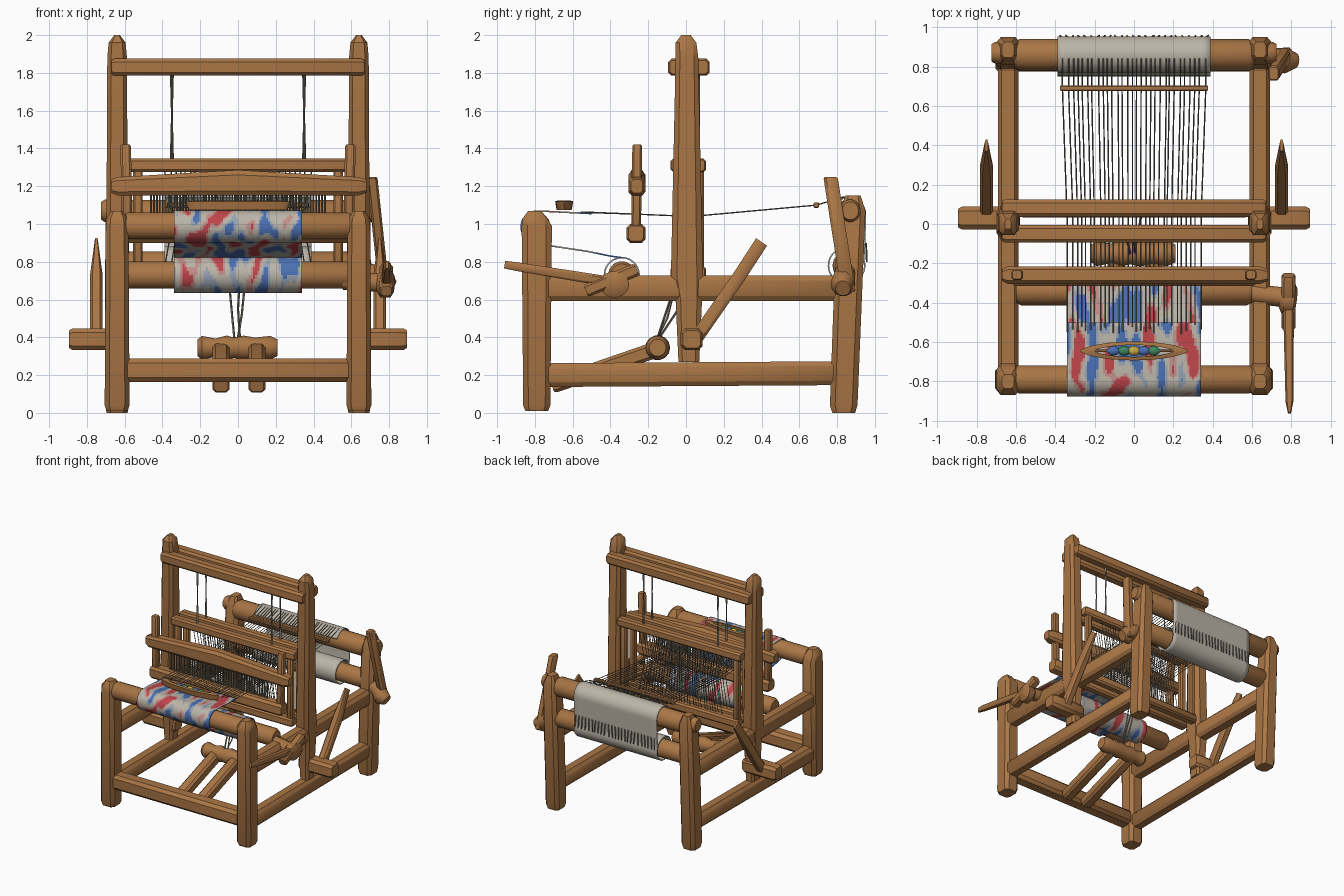
import bpy, bmesh, math, random
from mathutils import Vector, noise

if "Cube" in bpy.data.objects:
    bpy.data.objects.remove(bpy.data.objects["Cube"])

random.seed(4)


def material(name, rgb):
    m = bpy.data.materials.new(name)
    m.diffuse_color = (*rgb, 1)
    m.use_nodes = True
    m.node_tree.nodes["Principled BSDF"].inputs["Base Color"].default_value = m.diffuse_color
    return m


WOOD = material("wood", (0.40, 0.18, 0.06))
DARK = material("dark_wood", (0.30, 0.13, 0.045))
THREAD = material("thread", (0.22, 0.20, 0.16))
LINEN = material("linen", (0.50, 0.46, 0.39))
RED = material("red", (0.52, 0.06, 0.07))
PINK = material("pink", (0.55, 0.27, 0.25))
BLUE = material("blue", (0.07, 0.16, 0.45))
PALE = material("pale_blue", (0.30, 0.36, 0.46))
GREEN = material("green", (0.05, 0.25, 0.12))
YELLOW = material("yellow", (0.6, 0.42, 0.06))

K = 0.62
HEWN = [(1, -K), (1, K), (K, 1), (-K, 1), (-1, K), (-1, -K), (-K, -1), (K, -1)]


def circle(n):
    return [(math.cos(2 * math.pi * i / n), math.sin(2 * math.pi * i / n)) for i in range(n)]


ROUND = circle(14)


def loft(secs, shape=HEWN):
    """Rings of a cross-section along sections (point, half width, half height)."""
    d = (Vector(secs[-1][0]) - Vector(secs[0][0])).normalized()
    if abs(d.z) > 0.98:
        u, v = Vector((1, 0, 0)), Vector((0, 1, 0))
    else:
        u = d.cross(Vector((0, 0, 1))).normalized()
        v = u.cross(d)
    return [[Vector(p) + u * a * hu + v * b * hv for a, b in shape] for p, hu, hv in secs]


def make(name, mat, *parts, closed=False):
    bm = bmesh.new()
    for rings in parts:
        vs = [[bm.verts.new(p) for p in r] for r in rings]
        n = len(vs[0])
        for j in range(len(vs) if closed else len(vs) - 1):
            a, b = vs[j], vs[(j + 1) % len(vs)]
            for i in range(n):
                bm.faces.new((a[i], a[(i + 1) % n], b[(i + 1) % n], b[i]))
        if not closed:
            bm.faces.new(vs[0])
            bm.faces.new(vs[-1])
    bmesh.ops.recalc_face_normals(bm, faces=bm.faces)
    me = bpy.data.meshes.new(name)
    bm.to_mesh(me)
    bm.free()
    me.materials.append(mat)
    ob = bpy.data.objects.new(name, me)
    bpy.context.collection.objects.link(ob)
    return ob


def bar(a, b, hu, hv, shape=HEWN, end=0.8):
    """Straight bar with softened ends."""
    a, b = Vector(a), Vector(b)
    e = (b - a).normalized() * min(hu, hv) * 0.35
    return loft([(a, hu * end, hv * end), (a + e, hu, hv), (b - e, hu, hv), (b, hu * end, hv * end)], shape)


def cross(y, z, half, r, shape=HEWN):
    return bar((-half, y, z), (half, y, z), r, r, shape)


def strand(pts, r=0.0035):
    return loft([(p, r, r) for p in pts], circle(4))


def arc(c, r, a0, a1, n=28):
    return [(c[0] + r * math.cos(math.radians(a0 + (a1 - a0) * i / n)),
             c[1] + r * math.sin(math.radians(a0 + (a1 - a0) * i / n))) for i in range(n + 1)]


def ribbon(name, path, half, mats, pick, cols=60, step=0.02):
    """Sheet swept across x along a y-z path, coloured face by face."""
    pts = [path[0]]
    for p, q in zip(path, path[1:]):
        k = max(1, round(math.dist(p, q) / step))
        pts += [(p[0] + (q[0] - p[0]) * i / k, p[1] + (q[1] - p[1]) * i / k) for i in range(1, k + 1)]
    bm = bmesh.new()
    g = [[bm.verts.new((-half + 2 * half * i / cols, y, z)) for i in range(cols + 1)] for y, z in pts]
    for j in range(len(g) - 1):
        for i in range(cols):
            f = bm.faces.new((g[j][i], g[j][i + 1], g[j + 1][i + 1], g[j + 1][i]))
            f.material_index = pick(-half + 2 * half * i / cols, j * step)
    me = bpy.data.meshes.new(name)
    bm.to_mesh(me)
    bm.free()
    for m in mats:
        me.materials.append(m)
    ob = bpy.data.objects.new(name, me)
    bpy.context.collection.objects.link(ob)
    sol = ob.modifiers.new("thickness", 'SOLIDIFY')
    sol.thickness = 0.008
    sol.offset = 0


def streak(x, s):
    n = noise.noise(Vector((x * 15, s * 4.5, 1.7)))
    return 1 if n > 0.30 else 2 if n > 0.17 else 3 if n < -0.30 else 4 if n < -0.17 else 0


# Side frames
for side, s in (("left", -1), ("right", 1)):
    x = 0.64 * s
    make(side + "_front_post", WOOD, loft([((x, -0.79, 0.01), .055, .06), ((x, -0.79, 0.04), .066, .072),
         ((x, -0.79, 0.99), .06, .08), ((x, -0.80, 1.03), .055, .065), ((x, -0.80, 1.07), .03, .035)]))
    make(side + "_back_post", WOOD, loft([((x, 0.835, 0.0), .055, .06), ((x, 0.835, 0.04), .064, .073),
         ((x, 0.86, 0.7), .064, .075), ((x, 0.88, 1.07), .06, .07), ((x, 0.885, 1.15), .03, .04)]))
    make(side + "_tall_post", WOOD, loft([((x, 0.015, 0.27), .04, .055), ((x, 0.015, 0.6), .055, .07),
         ((x, 0.005, 0.72), .058, .085), ((x, 0.005, 1.88), .052, .06), ((x, 0, 1.96), .045, .055),
         ((x, 0, 2.0), .015, .025)]))
    make(side + "_lower_rail", WOOD, bar((x, -0.76, 0.2), (x, 0.8, 0.21), .05, .063))
    make(side + "_upper_rail", WOOD, bar((x, -0.76, 0.66), (x, 0.8, 0.66), .052, .068))
    # Side levers and their pegs
    make(side + "_lever_peg", WOOD, bar((0.58 * s, 0.03, 0.39), (0.895 * s, 0.03, 0.39), .058, .058))
    make(side + "_lever", WOOD, loft([((0.75 * s, 0.03, 0.36), .033, .035), ((0.75 * s, 0.28, 0.72), .033, .035),
         ((0.75 * s, 0.40, 0.905), .008, .035)]))

# Cross members
make("front_lower_rail", WOOD, cross(-0.79, 0.225, 0.6, 0.062))
make("top_bars", WOOD, cross(0.08, 1.83, 0.67, 0.045), cross(-0.05, 1.83, 0.67, 0.045))
make("breast_beam", WOOD, cross(-0.79, 0.99, 0.61, 0.072, ROUND))
make("cloth_beam", WOOD, cross(-0.34, 0.73, 0.6, 0.073, ROUND))
make("back_beam", WOOD, cross(0.86, 1.05, 0.61, 0.08, ROUND))
make("warp_beam", WOOD, cross(0.85, 0.78, 0.61, 0.075, ROUND))

# Cloth winding from the web over the breast beam onto the cloth beam
ribbon("woven_cloth", [(-0.50, 1.055), (-0.76, 1.068)] + arc((-0.79, 0.985), .083, 80, 270)
       + [(-0.72, 0.885), (-0.52, 0.855), (-0.40, 0.83)] + arc((-0.34, 0.73), .092, 90, -270),
       0.34, [LINEN, RED, PINK, BLUE, PALE], streak)
# Plain apron over the back beam and around the warp beam
ribbon("back_apron", [(0.77, 1.09)] + arc((0.86, 1.05), .09, 140, 0) + [(0.945, 0.88)]
       + arc((0.85, 0.78), .096, 20, -330), 0.39, [LINEN], lambda x, s: 0, 20)
make("apron_fringe", THREAD, *[strand([(x, 0.953, 0.90), (x + random.uniform(-.01, .01), 0.957, 0.80)], .005)
                               for x in [-0.37 + 0.74 * i / 24 for i in range(25)]])

# Warp threads
xs = [-0.335 + 0.67 * i / 29 + random.uniform(-.006, .006) for i in range(30)]
make("warp_threads", THREAD, *[strand([(x, random.uniform(-.56, -.5), 1.062), (x, -0.26, 1.052), (x, 0.03, 1.04),
     (x * 1.07, 0.69, 1.10), (x * 1.07, 0.84, 1.145)]) for x in xs])
make("lease_stick", WOOD, cross(0.69, 1.10, 0.375, 0.014))

# Heddle frames hung from the top bars
for label, y in (("front", -0.045), ("rear", 0.07)):
    make(label + "_heddle_frame", WOOD, cross(y, 1.31, 0.58, 0.036), cross(y, 0.74, 0.56, 0.036),
         *[bar((s * 0.53, y, 0.72), (s * 0.53, y, 1.33), .025, .025) for s in (-1, 1)])
    make(label + "_heddles", THREAD, *[strand([(x * 1.15, y, 0.76), (x, y, 1.04), (x * 1.15, y, 1.29)]) for x in xs])
    make(label + "_hanging_cords", THREAD, *[strand([(s * 0.35 + o, y, 1.33), (s * 0.35 - o, y, 1.82)], .005)
         for s in (-1, 1) for o in (-.006, .006)])

# Beater with reed
make("beater_top", WOOD, loft([((-0.67, -0.26, 1.20), .03, .035), ((-0.64, -0.26, 1.20), .045, .048),
     ((0, -0.26, 1.218), .045, .068), ((0.64, -0.26, 1.20), .045, .048), ((0.68, -0.26, 1.20), .03, .035)]))
make("beater_bottom", WOOD, cross(-0.265, 0.95, 0.62, 0.05))
make("beater_uprights", WOOD, *[bar((s * 0.585, -0.265, 0.92), (s * 0.595, -0.258, 1.42), .028, .026) for s in (-1, 1)])
make("reed", THREAD, *[strand([(-0.46 + 0.92 * i / 60, -0.26, 0.98), (-0.46 + 0.92 * i / 60, -0.26, 1.17)], .005)
                       for i in range(61)])

# Shuttle with its bobbin
lens = [(t[0], math.copysign(abs(t[1]) ** 1.3, t[1])) for t in circle(32)]
make("shuttle", WOOD, *[[[Vector((a * rx, -0.645 + b * ry, z)) for a, b in lens]
     for rx, ry, z in ((.275, .048, 1.12), (.20, .030, 1.125), (.20, .030, 1.085), (.26, .04, 1.075))]], closed=True)
for i, (m, x) in enumerate(((BLUE, -0.105), (GREEN, -0.05), (YELLOW, 0.0), (BLUE, 0.05), (GREEN, 0.10))):
    make("bobbin_yarn_%d" % i, m, loft([((x - .032, -0.645, 1.10), .008, .008), ((x - .012, -0.645, 1.10), .024, .022),
         ((x + .012, -0.645, 1.10), .024, .022), ((x + .032, -0.645, 1.10), .008, .008)], ROUND))
make("bobbin_pin", DARK, cross(-0.645, 1.10, 0.21, 0.006, ROUND))

# Treadles, roller and tie cords
make("treadle_roller", WOOD, loft([((x, -0.15, 0.345), r, r) for x, r in ((-.215, .045), (-.19, .064), (-.12, .05),
     (-.06, .066), (-.02, .055), (.03, .066), (.09, .055), (.17, .064), (.21, .045))], ROUND))
for side, x in (("left", -0.09), ("right", 0.1)):
    make(side + "_treadle", WOOD, bar((x, -0.71, 0.145), (x, -0.13, 0.345), .045, .043))
make("tie_cords", THREAD, strand([(-0.02, -0.15, 0.4), (-0.03, -0.10, 0.5), (-0.05, -0.045, 0.72)], .006),
     strand([(0.0, -0.14, 0.4), (0.02, -0.06, 0.52), (0.04, 0.07, 0.72)], .006),
     strand([(0.01, -0.15, 0.4), (0.0, -0.10, 0.55), (0.01, -0.045, 0.72)], .006))

# Cloth beam crank
make("crank_hub", WOOD, loft([((0.56, -0.35, 0.70), .05, .05), ((0.74, -0.37, 0.69), .05, .05),
     ((0.76, -0.38, 0.68), .08, .07), ((0.81, -0.38, 0.68), .08, .07), ((0.825, -0.38, 0.68), .05, .045)], ROUND))
make("crank_cross_arm", WOOD, bar((0.785, -0.26, 0.76), (0.785, -0.53, 0.645), .035, .035))
make("crank_handle", WOOD, loft([((0.79, -0.96, 0.785), .008, .02), ((0.79, -0.90, 0.775), .02, .023),
     ((0.785, -0.38, 0.69), .028, .028)]))

# Warp beam brake
make("brake_lever", WOOD, bar((0.71, 0.765, 1.25), (0.775, 0.86, 0.64), .028, .038))
make("brake_hub", WOOD, loft([((0.58, 0.85, 0.78), .05, .05), ((0.72, 0.84, 0.73), .055, .055),
     ((0.77, 0.83, 0.68), .065, .07), ((0.82, 0.83, 0.66), .04, .045)], ROUND))
make("back_beam_pegs", WOOD, *[bar((s * 0.6, 0.87, 1.07), (s * 0.725, 0.87, 1.07), .055, .06, ROUND) for s in (-1, 1)])

bpy.ops.object.select_all(action='SELECT')
bpy.context.view_layer.objects.active = bpy.context.scene.objects[0]
bpy.ops.object.shade_smooth_by_angle(angle=math.radians(35))
